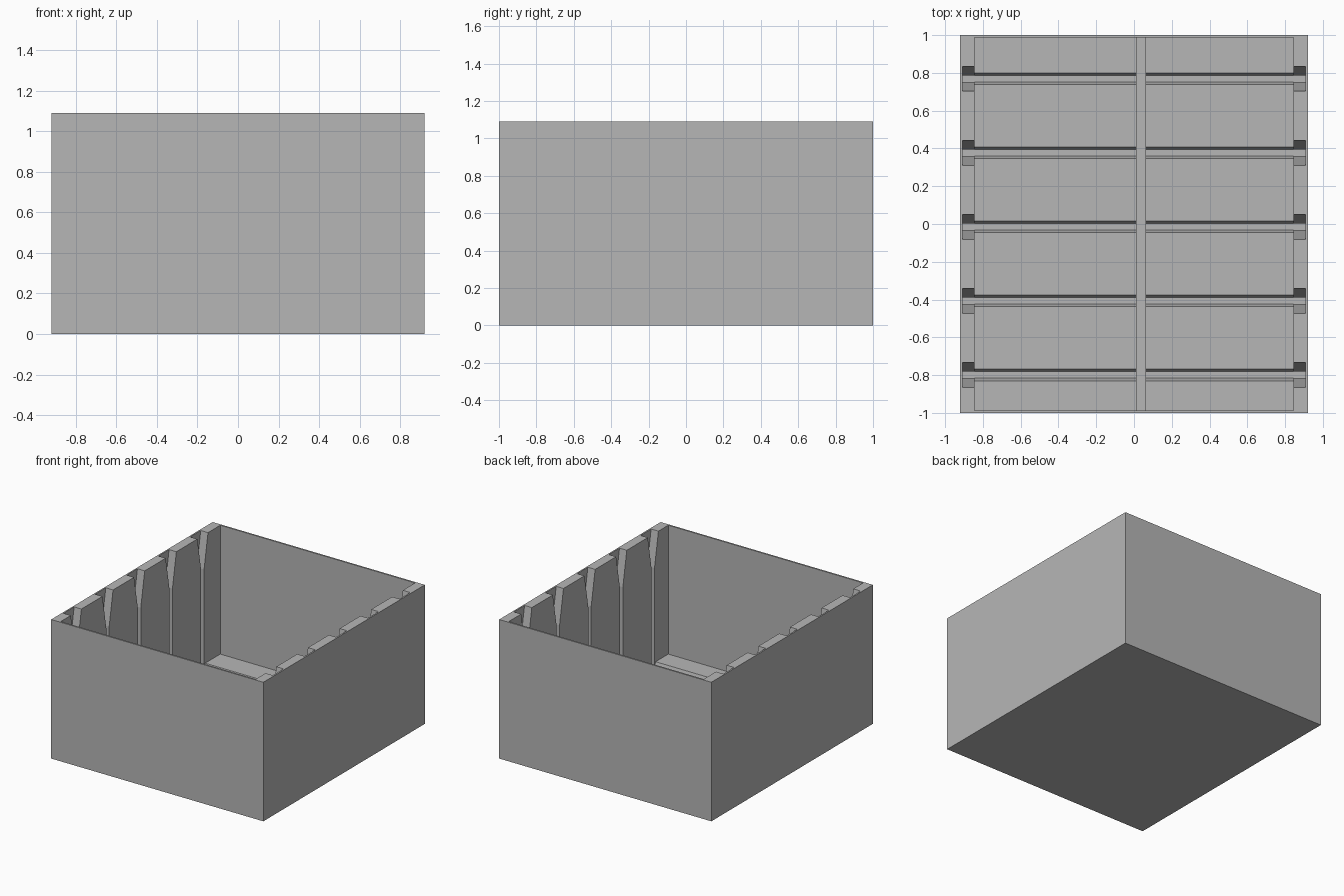
import bpy
import bmesh

if "Cube" in bpy.data.objects:
    bpy.data.objects.remove(bpy.data.objects["Cube"])

# Main dimensions
HALF_X, HALF_Y, TOP = 0.92, 1.0, 1.09
INNER_X, INNER_Y, FLOOR = 0.845, 0.987, 0.08
SLOT_X, GROOVE_Z, FLARE_Z = 0.908, 0.04, 0.82
SLOT_HALF, GROOVE_HALF, MOUTH_HALF = 0.0175, 0.031, 0.066
FIRST_SLOT, SLOT_STEP, SLOTS = -0.799, 0.392, 5

grey = bpy.data.materials.new("light_grey")
grey.use_nodes = True
grey.diffuse_color = (0.47, 0.47, 0.47, 1)
grey.node_tree.nodes["Principled BSDF"].inputs["Base Color"].default_value = grey.diffuse_color


def prism(name, profile, x0, x1):
    """Extrude a closed (y, z) profile from x0 to x1."""
    bm = bmesh.new()
    face = bm.faces.new([bm.verts.new((x0, y, z)) for y, z in profile])
    new = bmesh.ops.extrude_face_region(bm, geom=[face])["geom"]
    moved = [v for v in new if isinstance(v, bmesh.types.BMVert)]
    bmesh.ops.translate(bm, verts=moved, vec=(x1 - x0, 0, 0))
    bmesh.ops.recalc_face_normals(bm, faces=bm.faces)
    mesh = bpy.data.meshes.new(name)
    bm.to_mesh(mesh)
    bm.free()
    mesh.materials.append(grey)
    obj = bpy.data.objects.new(name, mesh)
    bpy.context.collection.objects.link(obj)
    return obj


def box(name, x0, x1, half_y, z0, z1):
    return prism(name, [(-half_y, z0), (half_y, z0), (half_y, z1), (-half_y, z1)], x0, x1)


def cut(target, cutter):
    """Subtract the cutter, then remove it."""
    cutter.hide_render = True
    mod = target.modifiers.new("cut", "BOOLEAN")
    mod.operation, mod.solver, mod.object = "DIFFERENCE", "EXACT", cutter
    bpy.context.view_layer.objects.active = target
    bpy.ops.object.modifier_apply(modifier=mod.name)
    bpy.data.objects.remove(cutter)


def mirrored(half, centre):
    """Mirror (half width, z) points about a centre line into a closed profile."""
    return [(centre + w, z) for w, z in half] + [(centre - w, z) for w, z in reversed(half)]


# Open box
tray = box("box_shell", -HALF_X, HALF_X, HALF_Y, 0, TOP)
cut(tray, box("cavity_cutter", -INNER_X, INNER_X, INNER_Y, FLOOR, TOP + 0.1))

# Flared divider slots in the side walls and bevelled grooves in the floor
slope = (MOUTH_HALF - SLOT_HALF) / (TOP - FLARE_Z)
slot = [(SLOT_HALF, GROOVE_Z), (SLOT_HALF, FLARE_Z),
        (MOUTH_HALF + slope * 0.1, TOP + 0.1)]
groove = [(SLOT_HALF, GROOVE_Z), (GROOVE_HALF, FLOOR), (GROOVE_HALF, FLOOR + 0.02)]
for i in range(SLOTS):
    y = FIRST_SLOT + i * SLOT_STEP
    cut(tray, prism("slot_cutter", mirrored(slot, y), -SLOT_X, SLOT_X))
    cut(tray, prism("groove_cutter", mirrored(groove, y), -INNER_X, INNER_X))

# Low lengthwise rib across the floor
box("floor_rib", 0.01, 0.063, INNER_Y + 0.003, 0.02, 0.13)
